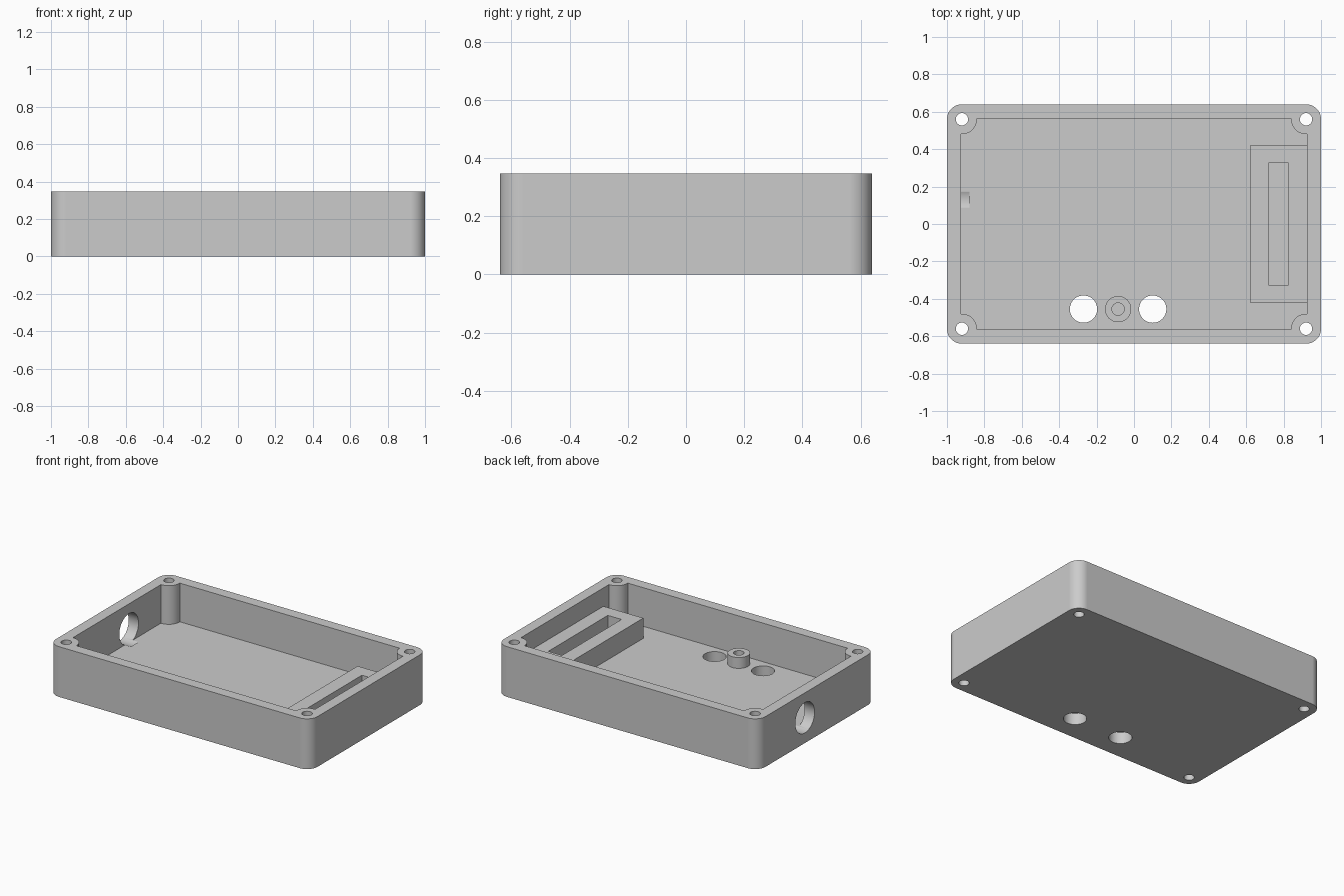
import bpy
import bmesh
from math import cos, sin, pi
from mathutils import Matrix, Vector

HEIGHT, FLOOR = 0.347, 0.08
HALF_X, HALF_Y = 1.0, 0.64          # outer size
IN_X, IN_Y = 0.925, 0.565           # cavity size
POST_X, POST_Y, POST_R = 0.92, 0.56, 0.08
QUADRANTS = [(1, 1), (-1, 1), (-1, -1), (1, -1)]

default = bpy.data.objects.get("Cube")
if default:
    bpy.data.objects.remove(default, do_unlink=True)

grey = bpy.data.materials.new("light_grey_plastic")
grey.use_nodes = True
grey.diffuse_color = (0.6, 0.6, 0.6, 1)
grey.node_tree.nodes["Principled BSDF"].inputs["Base Color"].default_value = grey.diffuse_color


def arc(cx, cy, r, start, end, steps):
    return [(cx + r * cos(start + (end - start) * i / steps),
             cy + r * sin(start + (end - start) * i / steps)) for i in range(steps + 1)]


def circle(cx, cy, r, steps=48):
    return arc(cx, cy, r, 0, 2 * pi, steps)[:-1]


def rectangle(x0, x1, y0, y1):
    return [(x0, y0), (x1, y0), (x1, y1), (x0, y1)]


def prism(name, outline, z0, z1):
    """Extrude a flat outline from z0 to z1."""
    bm = bmesh.new()
    base = bm.faces.new([bm.verts.new((x, y, z0)) for x, y in outline])
    top = bmesh.ops.extrude_face_region(bm, geom=[base])["geom"]
    verts = [v for v in top if isinstance(v, bmesh.types.BMVert)]
    bmesh.ops.translate(bm, verts=verts, vec=Vector((0, 0, z1 - z0)))
    bmesh.ops.recalc_face_normals(bm, faces=bm.faces)
    mesh = bpy.data.meshes.new(name)
    bm.to_mesh(mesh)
    bm.free()
    mesh.materials.append(grey)
    obj = bpy.data.objects.new(name, mesh)
    bpy.context.collection.objects.link(obj)
    return obj


def combine(body, tool, operation):
    """Apply a boolean to the body and drop the tool."""
    bpy.context.view_layer.objects.active = body
    mod = body.modifiers.new(tool.name, 'BOOLEAN')
    mod.object, mod.operation, mod.solver = tool, operation, 'EXACT'
    bpy.ops.object.modifier_apply(modifier=mod.name)
    bpy.data.objects.remove(tool, do_unlink=True)


# Outer shell with rounded vertical corners
outline = []
for i, (sx, sy) in enumerate(QUADRANTS):
    outline += arc(sx * (HALF_X - POST_R), sy * (HALF_Y - POST_R), POST_R,
                   i * pi / 2, (i + 1) * pi / 2, 12)
case = prism("enclosure_base", outline, 0, HEIGHT)

# Cavity that leaves a round screw post in each corner
outline = []
for sx, sy in QUADRANTS:
    corner = [(POST_X - POST_R, IN_Y)]
    corner += arc(POST_X, POST_Y, POST_R, pi, 1.5 * pi, 12)
    corner += [(IN_X, POST_Y - POST_R)]
    if sx * sy > 0:
        corner.reverse()
    outline += [(sx * x, sy * y) for x, y in corner]
combine(case, prism("cavity", outline, FLOOR, HEIGHT + 0.1), 'DIFFERENCE')

# Slotted block against the side wall, and the small boss on the floor
BOSS = (-0.085, -0.455)
combine(case, prism("slot_block", rectangle(0.62, 0.96, -0.42, 0.42), 0.04, 0.22), 'UNION')
combine(case, prism("boss", circle(*BOSS, 0.07), 0.04, 0.155), 'UNION')
combine(case, prism("slot", rectangle(0.72, 0.825, -0.325, 0.325), FLOOR, 0.3), 'DIFFERENCE')
combine(case, prism("boss_hole", circle(*BOSS, 0.033), FLOOR, 0.3), 'DIFFERENCE')

# Screw holes through the posts and two round openings in the floor
holes = [(sx * POST_X, sy * POST_Y, 0.033) for sx, sy in QUADRANTS]
holes += [(BOSS[0] + side * 0.185, BOSS[1], 0.073) for side in (-1, 1)]
for hole in holes:
    combine(case, prism("through_hole", circle(*hole), -0.1, HEIGHT + 0.1), 'DIFFERENCE')

# Cable opening through one end wall
cable = prism("cable_hole", circle(0, 0, 0.105), -0.1, 0.1)
cable.data.transform(Matrix.Translation((-0.98, 0.13, 0.175)) @ Matrix.Rotation(pi / 2, 4, 'Y'))
combine(case, cable, 'DIFFERENCE')

# Smooth the curved walls and keep the flat faces flat
bpy.ops.object.select_all(action='DESELECT')
case.select_set(True)
bpy.context.view_layer.objects.active = case
bpy.ops.object.shade_smooth_by_angle()
weighted = case.modifiers.new("flat_face_normals", 'WEIGHTED_NORMAL')
weighted.keep_sharp = True
